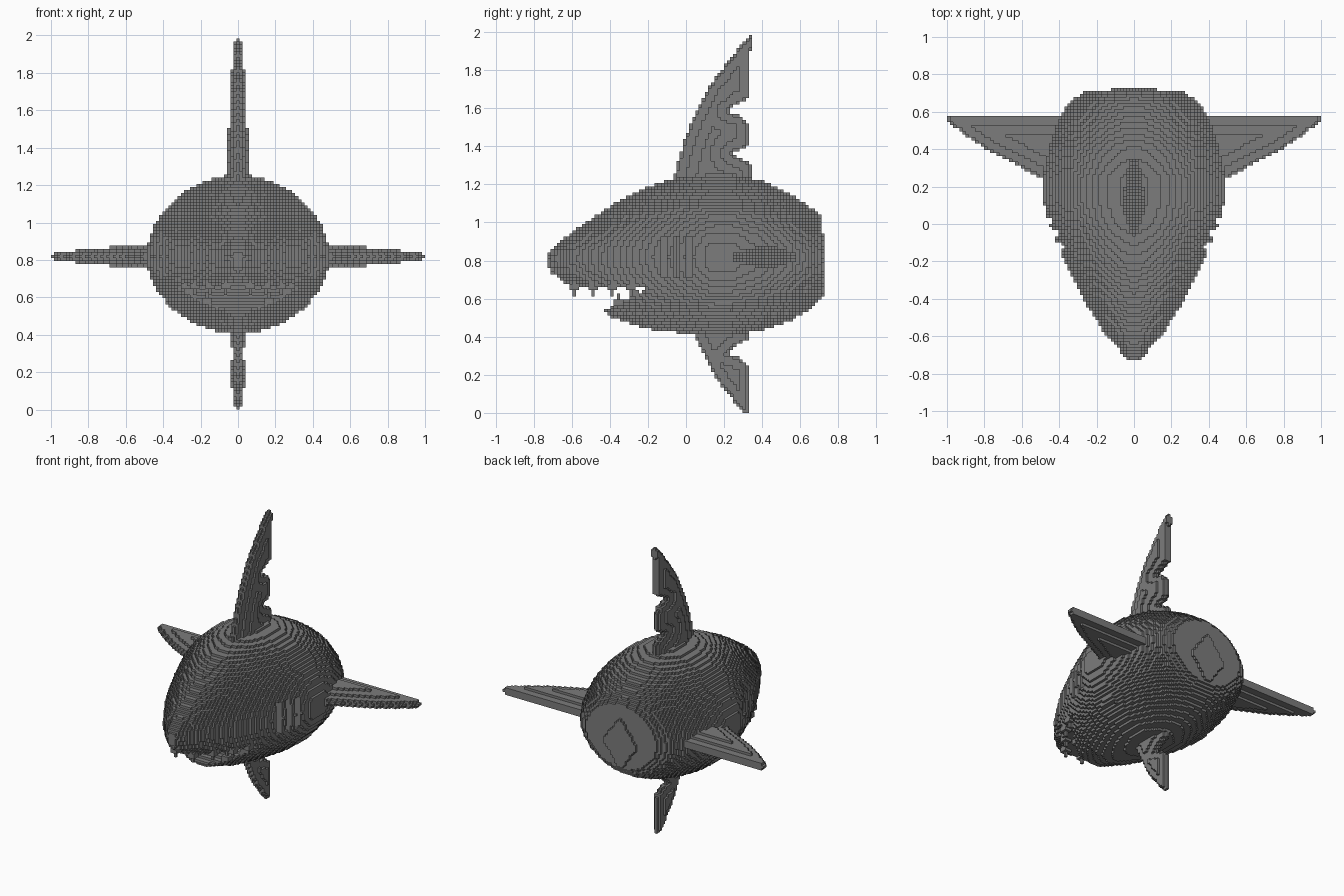
import bpy
from math import hypot, floor

if "Cube" in bpy.data.objects:
    bpy.data.objects.remove(bpy.data.objects["Cube"])

U = 2 / 121            # block size
MID = 0.818            # height of the widest line

grey = bpy.data.materials.new("plain grey")
grey.use_nodes = True
grey.diffuse_color = (0.2, 0.2, 0.2, 1)
grey.node_tree.nodes["Principled BSDF"].inputs["Base Color"].default_value = (0.2, 0.2, 0.2, 1)

# Body stations: y, top, bottom, half width
BODY = [(-.74, .83, .79, .01), (-.7, .87, .73, .055), (-.58, .965, .64, .16),
        (-.4, 1.085, .505, .275), (-.2, 1.19, .44, .37), (0, 1.245, .415, .45),
        (.12, 1.255, .405, .488), (.24, 1.255, .405, .49), (.4, 1.22, .435, .465),
        (.55, 1.15, .485, .41), (.65, 1.085, .54, .345), (.71, 1.03, .6, .26), (.74, 1, .62, .22)]

# Fin outlines: y, z for the upright fins, x, y for the side fin
DORSAL = [(-.1, .95), (-.06, 1.25), (-.03, 1.36), (0, 1.46), (.06, 1.6), (.13, 1.73), (.2, 1.82),
          (.28, 1.92), (.335, 1.985), (.35, 1.985), (.35, 1.92), (.335, 1.9), (.335, 1.65), (.28, 1.63),
          (.22, 1.585), (.29, 1.56), (.325, 1.52), (.325, 1.4), (.24, 1.365), (.28, 1.34),
          (.345, 1.31), (.345, .95)]
VENTRAL = [(-.06, .65), (.04, .42), (.08, .33), (.15, .19), (.22, .1), (.3, 0), (.33, 0),
           (.33, .25), (.28, .29), (.21, .31), (.25, .345), (.33, .39), (.33, .65)]
PECTORAL = [(.15, .04), (.48, .235), (.6, .3), (.8, .405), (.95, .51), (1, .56), (1, .585), (.15, .585)]


def station(y):
    for a, b in zip(BODY, BODY[1:]):
        if a[0] <= y <= b[0]:
            t = (y - a[0]) / (b[0] - a[0])
            return [p + (q - p) * t for p, q in zip(a[1:], b[1:])]


def centre(i, j, k):
    return i * U, (j + .5) * U, (k + .5) * U


def in_mouth(y, z):
    jaw = .53 + (y + .44) * .5 if y > -.44 else 0
    return y < -.21 and jaw < z < .66


def in_gill(x, y, z, w):
    return .71 < z < .93 and abs(x) > w - .05 and any(abs(y - g) < U for g in (.02, -.05, -.12))


def in_body(x, y, z):
    top, low, w = station(y)
    h = top - MID if z > MID else MID - low
    if (abs(x) / w) ** 1.9 + (abs(z - MID) / h) ** 1.9 > 1:
        return False
    # The flat tail end carries a raised diamond
    if y > .71 and abs(x) / .13 + abs(z - .77) / .18 > 1:
        return False
    return not in_mouth(y, z) and not in_gill(x, y, z, w)


def edge_depth(outline, px, py):
    """Distance to the outline, negative outside."""
    inside, best = False, 9
    for (ax, ay), (bx, by) in zip(outline, outline[1:] + outline[:1]):
        dx, dy = bx - ax, by - ay
        if (ay > py) != (by > py) and px < ax + dx * (py - ay) / dy:
            inside = not inside
        t = max(0, min(1, ((px - ax) * dx + (py - ay) * dy) / (dx * dx + dy * dy)))
        best = min(best, hypot(px - ax - t * dx, py - ay - t * dy))
    return best if inside else -1


def layers(depth):
    """Blocks on each side of the fin's middle plane."""
    return 0 if depth < .01 else min(4, 1 + floor(depth / .055))


cells = {}


def fill(part, cell):
    cells.setdefault(cell, part)


# Body
for j in range(-44, 44):
    for i in range(-31, 32):
        for k in range(22, 80):
            if in_body(*centre(i, j, k)):
                fill("body", (i, j, k))

# Upright fins
for part, outline in (("dorsal_fin", DORSAL), ("ventral_fin", VENTRAL)):
    for j in range(-8, 24):
        for k in range(120):
            d = edge_depth(outline, (j + .5) * U, (k + .5) * U)
            if d >= 0:
                n = layers(d)
                for i in range(-n, n + 1):
                    fill(part, (i, j, k))

# Side fins
for i in range(9, 61):
    for j in range(2, 37):
        d = edge_depth(PECTORAL, i * U, (j + .5) * U)
        if d >= 0:
            n = min(3, layers(d))
            for k in range(49 - n, 50 + n):
                fill("left_fin", (i, j, k))
                fill("right_fin", (-i, j, k))


# Teeth: tapering pegs set just inside the rim of each jaw
def tooth(part, y, base, step):
    top, low, w = station(y)
    rim = w * max(0, 1 - ((MID - base) / (MID - low)) ** 1.9) ** (1 / 1.9) - U
    i0, j0, k0 = round(max(rim, U) / U), floor(y / U), floor(base / U)
    for s in (-1, 1):
        for n, r in enumerate((1, 1, 0, 0)):
            for di in range(-r, r + 1):
                for dj in range(-r, r + 1):
                    fill(part, (s * i0 + di, j0 + dj, k0 + step * n))


for y in (-.58, -.48, -.385, -.29):
    tooth("upper_teeth", y, .665, -1)
for y in (-.36, -.28):
    tooth("lower_teeth", y, .535 + (y + .44) * .5, 1)

# Outer faces of the blocks, shared between touching parts
SIDES = []
for axis in range(3):
    for s in (0, 1):
        u, v = (axis + 1) % 3, (axis + 2) % 3
        ring = []
        for a, b in ((0, 0), (1, 0), (1, 1), (0, 1)):
            c = [0, 0, 0]
            c[axis], c[u], c[v] = s, a, b
            ring.append(tuple(c))
        step = [0, 0, 0]
        step[axis] = 2 * s - 1
        SIDES.append((step, ring if s else ring[::-1]))

for part in sorted(set(cells.values())):
    index, faces = {}, []
    for (i, j, k), owner in cells.items():
        if owner != part:
            continue
        for (a, b, c), ring in SIDES:
            if (i + a, j + b, k + c) not in cells:
                faces.append([index.setdefault((i + p, j + q, k + r), len(index)) for p, q, r in ring])
    mesh = bpy.data.meshes.new(part)
    mesh.from_pydata([((p - .5) * U, q * U, r * U) for p, q, r in index], [], faces)
    mesh.materials.append(grey)
    bpy.context.collection.objects.link(bpy.data.objects.new(part, mesh))
